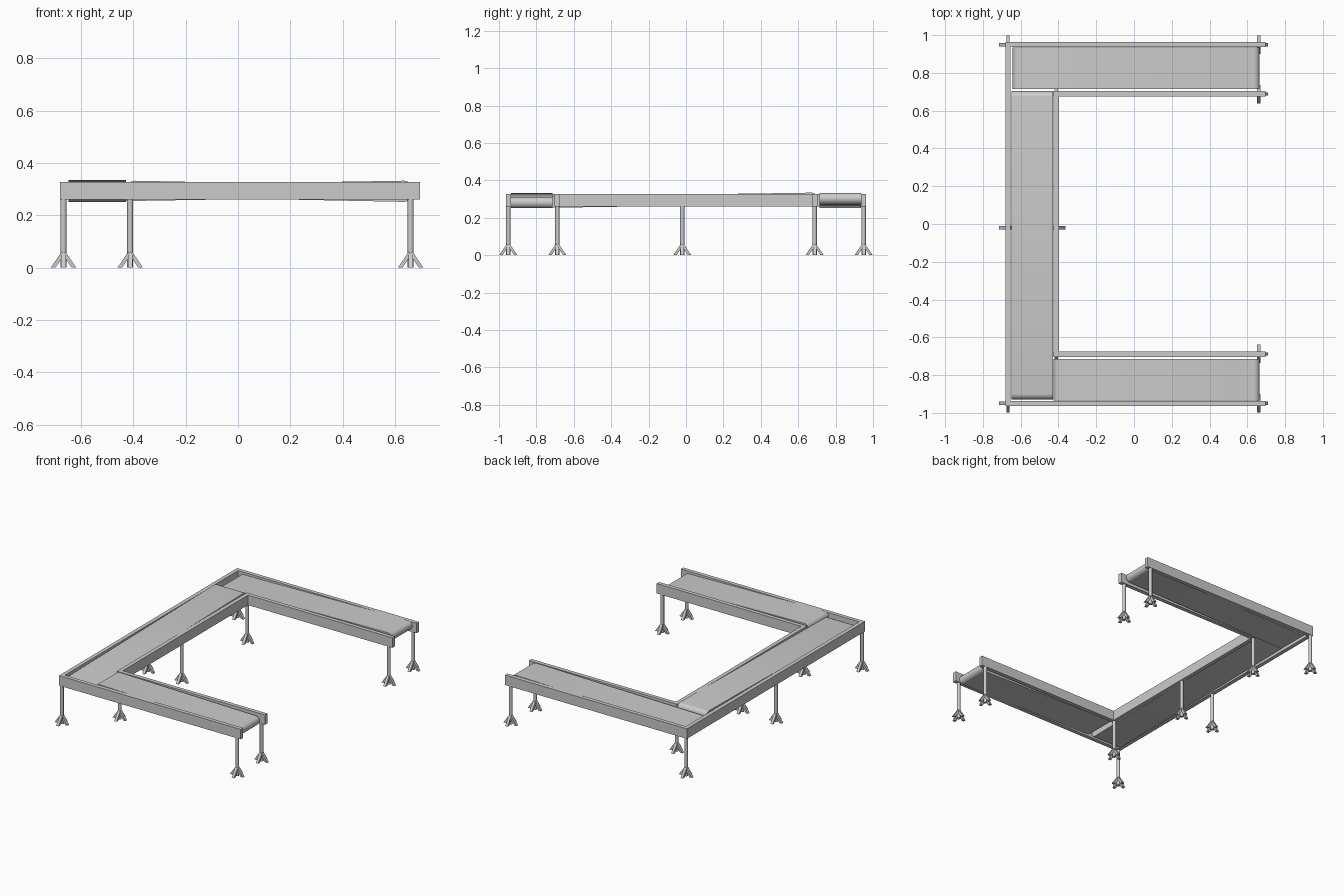
import bpy, math
from mathutils import Vector

if "Cube" in bpy.data.objects:
    bpy.data.objects.remove(bpy.data.objects["Cube"])

def mesh_object(name, verts, faces):
    me = bpy.data.meshes.new(name)
    me.from_pydata(verts, [], faces)
    ob = bpy.data.objects.new(name, me)
    bpy.context.collection.objects.link(ob)
    return ob

def prism(name, bottom, top):
    """Closed solid between two matching loops (bottom counter-clockwise)."""
    n = len(bottom)
    faces = [tuple(reversed(range(n))), tuple(range(n, 2 * n))]
    faces += [(i, (i + 1) % n, n + (i + 1) % n, n + i) for i in range(n)]
    return mesh_object(name, list(bottom) + list(top), faces)

def rail(name, outline):
    return prism(name, [(x, y, 0.26) for x, y in outline], [(x, y, 0.328) for x, y in outline])

# U-shaped side rails, each a half outline mirrored in y
def u_rail(name, x_out, y_out, t, x_end):
    s = 1 if name.startswith("outer") else -1
    outer = [(x_end, -y_out), (x_end, -y_out + t), (x_out + t, -y_out + t)]
    outer += [(x, -y) for x, y in reversed(outer)]
    rail(name, outer + [(x_out, y_out), (x_out, -y_out)])

u_rail("outer_rail", -0.681, 0.963, 0.027, 0.695)
u_rail("inner_rail", -0.425, 0.703, 0.027, 0.695)

# Tilted conveyor belts: stadium profile swept across the width
def belt(name, low, high, width, r=0.03, steps=10):
    a, b = Vector(low), Vector(high)
    d = (b - a).normalized()
    side = Vector((0, 0, 1)).cross(d).normalized()
    up = d.cross(side)
    a, b = a + d * r, b - d * r
    loop = []
    for c, start in ((b, -90), (a, 90)):
        for i in range(steps + 1):
            t = math.radians(start + 180 * i / steps)
            loop.append(c + r * (d * math.cos(t) + up * math.sin(t)))
    h = side * width / 2
    ob = prism(name, [p + h for p in loop], [p - h for p in loop])
    bpy.context.view_layer.objects.active = ob
    ob.select_set(True)
    bpy.ops.object.shade_smooth_by_angle(angle=math.radians(35))
    ob.select_set(False)

LOW, HIGH = 0.281, 0.303
belt("front_belt", (0.665, -0.825, LOW), (-0.425, -0.825, HIGH), 0.22)
belt("side_belt", (-0.538, -0.928, LOW), (-0.538, 0.703, HIGH + 0.002), 0.22)
belt("back_belt", (-0.642, 0.825, LOW), (0.665, 0.825, HIGH), 0.22)

# Legs: a round post with four splayed struts cut flat on the floor
def leg(i, x, y):
    ring = [(x + 0.0115 * math.cos(k * math.pi / 6), y + 0.0115 * math.sin(k * math.pi / 6)) for k in range(12)]
    post = prism(f"leg_post_{i}", [(*p, 0) for p in ring], [(*p, 0.265) for p in ring])
    bpy.context.view_layer.objects.active = post
    post.select_set(True)
    bpy.ops.object.shade_smooth_by_angle(angle=math.radians(35))
    post.select_set(False)
    for k in range(4):
        c, s = round(math.cos(k * math.pi / 2)), round(math.sin(k * math.pi / 2))
        def quad(inner, outer, z_in, z_out, w=0.009):
            pts = ((inner, -w, z_in), (outer, -w, z_out), (outer, w, z_out), (inner, w, z_in))
            return [(x + c * u - s * v, y + s * u + c * v, z) for u, v, z in pts]
        prism(f"leg_strut_{i}_{k}", quad(0.031, 0.049, 0, 0), quad(0.004, 0.008, 0.04, 0.06))

spots = [(-0.667, -0.02), (-0.412, -0.02)]
for sy in (-1, 1):
    spots += [(-0.667, sy * 0.95), (-0.412, sy * 0.688), (0.66, sy * 0.95), (0.66, sy * 0.688)]
for i, (x, y) in enumerate(spots):
    leg(i, x, y)
